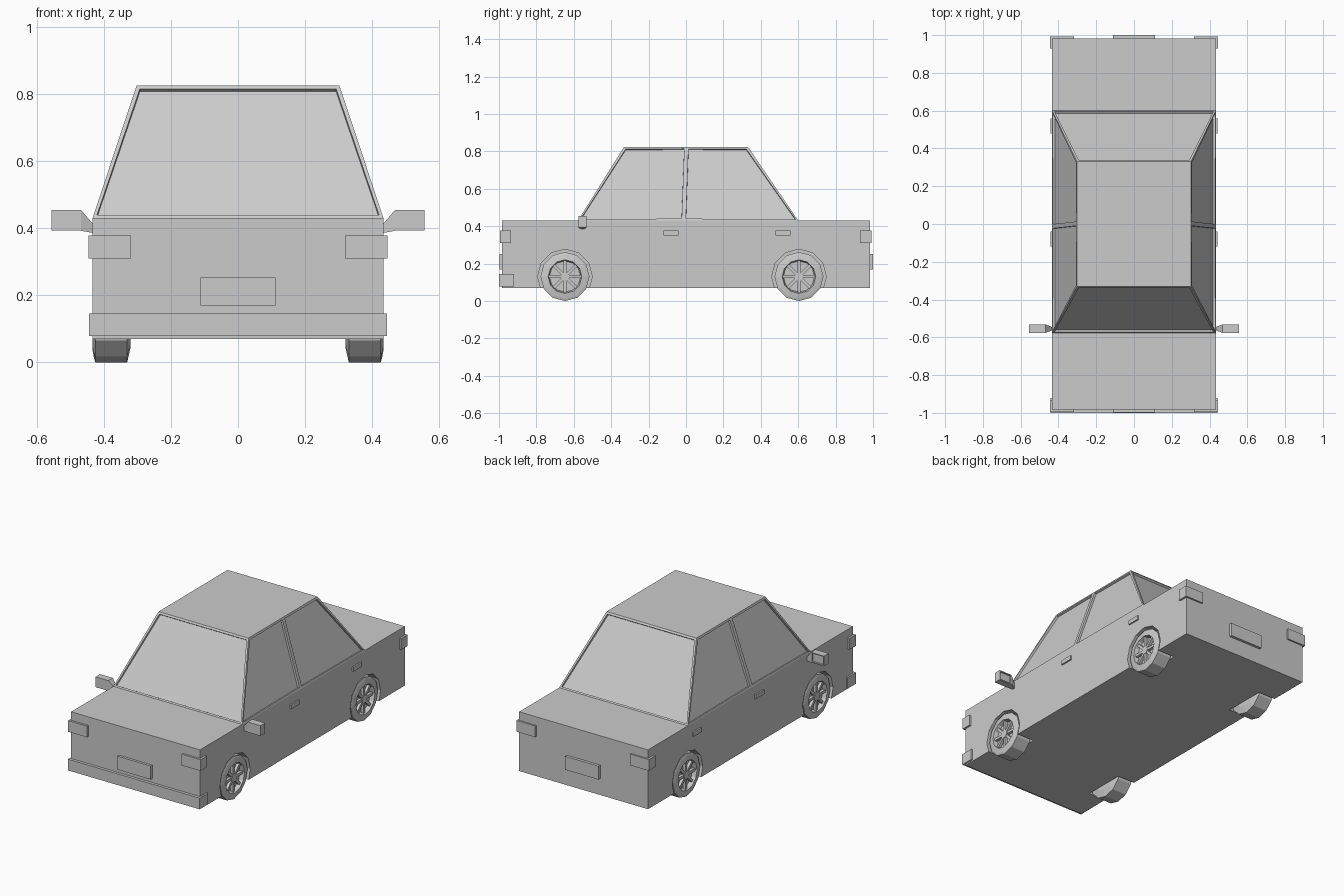
import bpy, bmesh
from math import pi
from mathutils import Matrix, Vector

if "Cube" in bpy.data.objects:
    bpy.data.objects.remove(bpy.data.objects["Cube"])

WHEEL_Y = {"front": -0.647, "rear": 0.604}
WHEEL_Z = 0.131


def finish(name, bm, mirror=False):
    bmesh.ops.recalc_face_normals(bm, faces=bm.faces[:])
    me = bpy.data.meshes.new(name)
    bm.to_mesh(me)
    bm.free()
    ob = bpy.data.objects.new(name, me)
    bpy.context.collection.objects.link(ob)
    if mirror:
        m = ob.modifiers.new("Mirror", 'MIRROR')
        m.use_mirror_merge = False
    return ob


def add_box(bm, lo, hi, mat=Matrix()):
    lo, hi = Vector(lo), Vector(hi)
    size = Matrix.Diagonal((*(hi - lo), 1))
    return bmesh.ops.create_cube(bm, size=1, matrix=mat @ Matrix.Translation((lo + hi) / 2) @ size)


def box(name, lo, hi, mirror=False):
    bm = bmesh.new()
    add_box(bm, lo, hi)
    return finish(name, bm, mirror)


def add_disc(bm, r, x0, x1, y, z, n):
    mat = Matrix.Translation(((x0 + x1) / 2, y, z)) @ Matrix.Rotation(pi / 2, 4, 'Y')
    bmesh.ops.create_cone(bm, cap_ends=True, segments=n, radius1=r, radius2=r,
                          depth=abs(x1 - x0), matrix=mat)


# Lower body with wheel arches cut out
body = box("body", (-0.433, -0.983, 0.07), (0.433, 0.983, 0.43))
bm = bmesh.new()
for y in WHEEL_Y.values():
    for s in (-1, 1):
        add_disc(bm, 0.146, s * 0.317, s * 0.5, y, WHEEL_Z, 12)
cutter = finish("arch_cutter", bm)
cutter.hide_render = True
mod = body.modifiers.new("Arches", 'BOOLEAN')
mod.operation = 'DIFFERENCE'
mod.solver = 'EXACT'
mod.object = cutter

# Cabin: tapered shell with inset windows
bm = bmesh.new()
rows = [(-0.578, -0.331), (-0.012, 0.002), (0.6, 0.331)]  # bottom y, top y
grid = {}
for s in (-1, 1):
    for i, (yb, yt) in enumerate(rows):
        grid[s, i, 0] = bm.verts.new((s * 0.433, yb, 0.43))
        grid[s, i, 1] = bm.verts.new((s * 0.302, yt, 0.825))
windows = []
for s in (-1, 1):
    for i in (0, 1):
        windows.append(bm.faces.new([grid[s, i, 0], grid[s, i + 1, 0],
                                     grid[s, i + 1, 1], grid[s, i, 1]]))
for i in (0, 2):
    windows.append(bm.faces.new([grid[-1, i, 0], grid[1, i, 0], grid[1, i, 1], grid[-1, i, 1]]))
for k in (0, 1):
    bm.faces.new([grid[s, i, k] for s, i in ((-1, 0), (-1, 1), (-1, 2), (1, 2), (1, 1), (1, 0))])
bmesh.ops.recalc_face_normals(bm, faces=bm.faces[:])
bmesh.ops.inset_individual(bm, faces=windows, thickness=0.016, depth=0)
bmesh.ops.inset_individual(bm, faces=windows, thickness=0.001, depth=-0.012)
finish("cabin", bm)

# Wheels: spun tyre profile (radius, x), hub and spokes
profile = [(0, 0.32), (0.087, 0.32), (0.131, 0.33), (0.131, 0.425),
           (0.118, 0.429), (0.09, 0.434), (0.083, 0.408), (0, 0.408)]
for end, y in WHEEL_Y.items():
    bm = bmesh.new()
    vs = [bm.verts.new((x, y, WHEEL_Z - r)) for r, x in profile]
    es = [bm.edges.new(p) for p in zip(vs, vs[1:])]
    bmesh.ops.spin(bm, geom=vs + es, cent=(0, y, WHEEL_Z), axis=(1, 0, 0),
                   angle=2 * pi, steps=12)
    bmesh.ops.remove_doubles(bm, verts=bm.verts[:], dist=1e-4)
    finish(end + "_tyres", bm, mirror=True)

    bm = bmesh.new()
    add_disc(bm, 0.025, 0.405, 0.428, y, WHEEL_Z, 12)
    for k in range(8):
        mat = Matrix.Translation((0, y, WHEEL_Z)) @ Matrix.Rotation(k * pi / 4, 4, 'X')
        add_box(bm, (0.405, -0.008, 0.018), (0.425, 0.008, 0.087), mat)
    finish(end + "_wheel_spokes", bm, mirror=True)

# Lights, number plates, bumper
box("headlights", (0.318, -0.995, 0.31), (0.445, -0.935, 0.378), True)
box("tail_lights", (0.318, 0.93, 0.31), (0.445, 0.993, 0.378), True)
box("front_plate", (-0.112, -0.998, 0.17), (0.112, -0.97, 0.252))
box("rear_plate", (-0.112, 0.97, 0.17), (0.112, 1.0, 0.252))
box("front_bumper", (-0.443, -1.0, 0.078), (0.443, -0.92, 0.146))

# Door handles
for name, y in (("front", -0.08), ("rear", 0.518)):
    box(name + "_door_handles", (0.425, y - 0.04, 0.35), (0.442, y + 0.04, 0.376), True)

# Wing mirrors: lofted neck into head, glass recessed at the back
bm = bmesh.new()
sections = [(0.43, 0.008, 0.385, 0.41), (0.468, 0.022, 0.392, 0.454), (0.555, 0.022, 0.392, 0.454)]
rings = [[bm.verts.new((x, -0.554 + sy * h, z)) for sy, z in ((-1, z0), (1, z0), (1, z1), (-1, z1))]
         for x, h, z0, z1 in sections]
for a, b in zip(rings, rings[1:]):
    for i in range(4):
        j = (i + 1) % 4
        f = bm.faces.new((a[i], a[j], b[j], b[i]))
        if i == 1:
            glass = f
bm.faces.new(rings[0])
bm.faces.new(rings[-1])
bmesh.ops.recalc_face_normals(bm, faces=bm.faces[:])
bmesh.ops.inset_individual(bm, faces=[glass], thickness=0.008, depth=0)
bmesh.ops.inset_individual(bm, faces=[glass], thickness=0.001, depth=-0.008)
finish("wing_mirrors", bm, mirror=True)

# Bake the arches and drop the cutter
bpy.context.view_layer.objects.active = body
bpy.ops.object.modifier_apply(modifier="Arches")
bpy.data.objects.remove(cutter)
